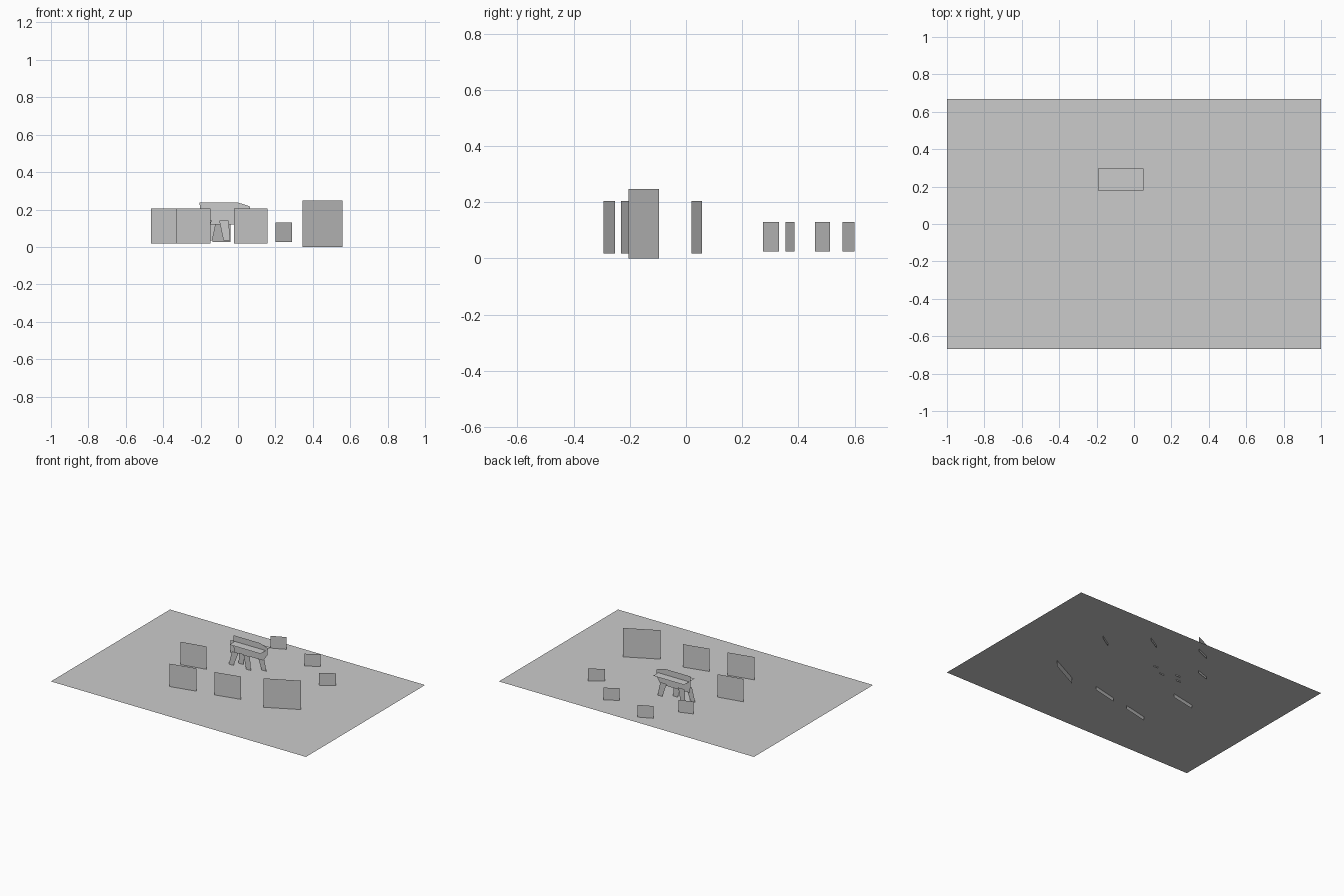
import bpy

if "Cube" in bpy.data.objects:
    bpy.data.objects.remove(bpy.data.objects["Cube"])

grey = bpy.data.materials.new("plain grey")
grey.diffuse_color = (0.6, 0.6, 0.6, 1)
grey.use_nodes = True
grey.node_tree.nodes["Principled BSDF"].inputs["Base Color"].default_value = grey.diffuse_color


def sheet(name, verts, faces=None):
    """Flat sheet from polygons of points."""
    me = bpy.data.meshes.new(name)
    me.from_pydata(verts, [], faces or [list(range(len(verts)))])
    me.materials.append(grey)
    ob = bpy.data.objects.new(name, me)
    bpy.context.collection.objects.link(ob)
    return ob


def card(name, x0, x1, y0, y1, z0, z1):
    """Upright rectangle running from (x0, y0) to (x1, y1)."""
    return sheet(name, [(x0, y0, z0), (x1, y1, z0), (x1, y1, z1), (x0, y0, z1)])


def cutout(name, y, pts):
    """Upright outline facing the front."""
    return sheet(name, [(x, y, z) for x, z in pts])


def flat(name, x0, x1, y0, y1, z):
    return sheet(name, [(x0, y0, z), (x1, y0, z), (x1, y1, z), (x0, y1, z)])


# ground sheet, slightly above the lower card edges
flat("ground_sheet", -1, 1, -0.667, 0.667, 0.043)

# large cards
for i, (x0, x1, y0, y1, z0, z1) in enumerate([
        (-0.465, -0.285, 0.02, 0.057, 0.017, 0.205),
        (-0.33, -0.147, -0.293, -0.252, 0.017, 0.205),
        (-0.022, 0.158, -0.232, -0.19, 0.017, 0.205),
        (0.345, 0.56, -0.205, -0.097, 0.0, 0.248)]):
    card(f"large_card_{i}", x0, x1, y0, y1, z0, z1)

# small cards
for i, (x0, x1, y0, y1) in enumerate([
        (-0.135, -0.04, 0.557, 0.6),
        (0.2, 0.29, 0.46, 0.512),
        (0.445, 0.535, 0.274, 0.331),
        (-0.307, -0.213, 0.355, 0.386)]):
    card(f"small_card_{i}", x0, x1, y0, y1, 0.025, 0.13)

# centre figure: body outline, horizontal sheet and splayed leg outlines
cutout("body_outline", 0.24, [(-0.2, 0.12), (0.03, 0.12), (0.065, 0.17), (0.065, 0.215),
                              (0.04, 0.225), (0, 0.237), (-0.205, 0.237)])
flat("back_sheet", -0.193, 0.05, 0.18, 0.297, 0.196)


def leg(name, y, top, foot):
    cutout(name, y, [(top - 0.025, 0.14), (foot - 0.018, 0.035),
                     (foot + 0.018, 0.035), (top + 0.025, 0.14)])


for i, (y, top, foot) in enumerate([(0.205, -0.165, -0.2), (0.205, -0.075, -0.06),
                                    (0.252, -0.14, -0.155), (0.252, 0.0, 0.03)]):
    leg(f"leg_outline_{i}", y, top, foot)
